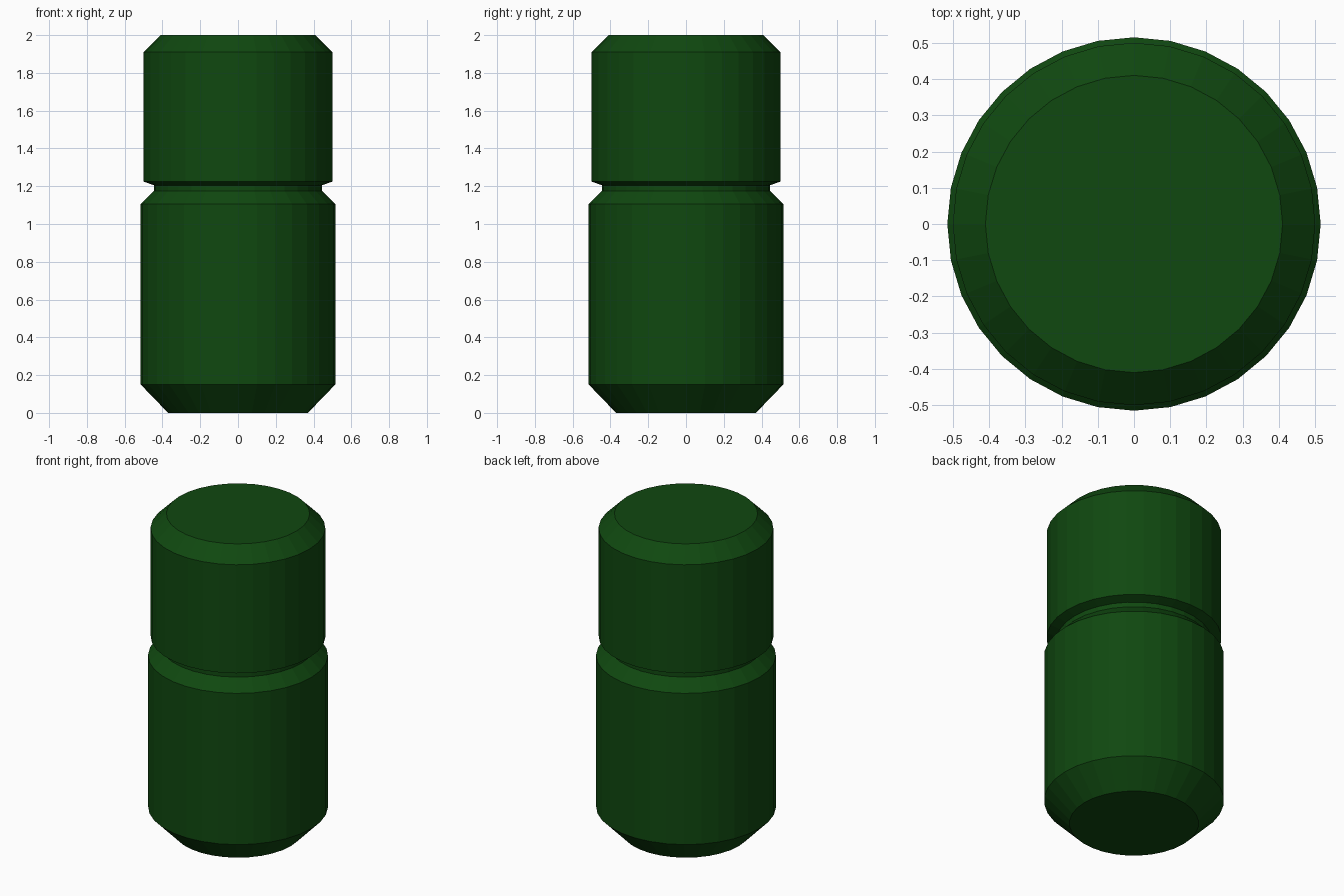
import bpy, bmesh, math

cube = bpy.data.objects.get("Cube")
if cube:
    bpy.data.objects.remove(cube, do_unlink=True)

SIDES = 32

green = bpy.data.materials.new("dark_green")
green.use_nodes = True
colour = (0.005, 0.065, 0.005, 1)
green.diffuse_color = colour
green.node_tree.nodes["Principled BSDF"].inputs["Base Color"].default_value = colour


def lathe(name, profile, close_bottom=False, close_top=False):
    """Turn a (radius, height) profile, listed from the bottom up, round the z axis."""
    bm = bmesh.new()
    rings = []
    for r, z in profile:
        angles = [math.tau * i / SIDES for i in range(SIDES)]
        rings.append([bm.verts.new((r * math.cos(a), r * math.sin(a), z)) for a in angles])
    for low, high in zip(rings, rings[1:]):
        for i in range(SIDES):
            j = (i + 1) % SIDES
            bm.faces.new((low[i], low[j], high[j], high[i]))
    if close_bottom:
        bm.faces.new(rings[0][::-1])
    if close_top:
        bm.faces.new(rings[-1])
    mesh = bpy.data.meshes.new(name)
    bm.to_mesh(mesh)
    bm.free()
    mesh.materials.append(green)
    obj = bpy.data.objects.new(name, mesh)
    bpy.context.collection.objects.link(obj)
    return obj


# Lower body with chamfered foot, sloping shoulder and short neck
lathe("body", [(0.37, 0), (0.515, 0.15), (0.515, 1.105), (0.445, 1.175), (0.445, 1.205)],
      close_bottom=True)

# Upper cap, flaring out from the neck, with a chamfered rim
lathe("cap", [(0.445, 1.205), (0.5, 1.225), (0.5, 1.91), (0.41, 2)], close_top=True)
